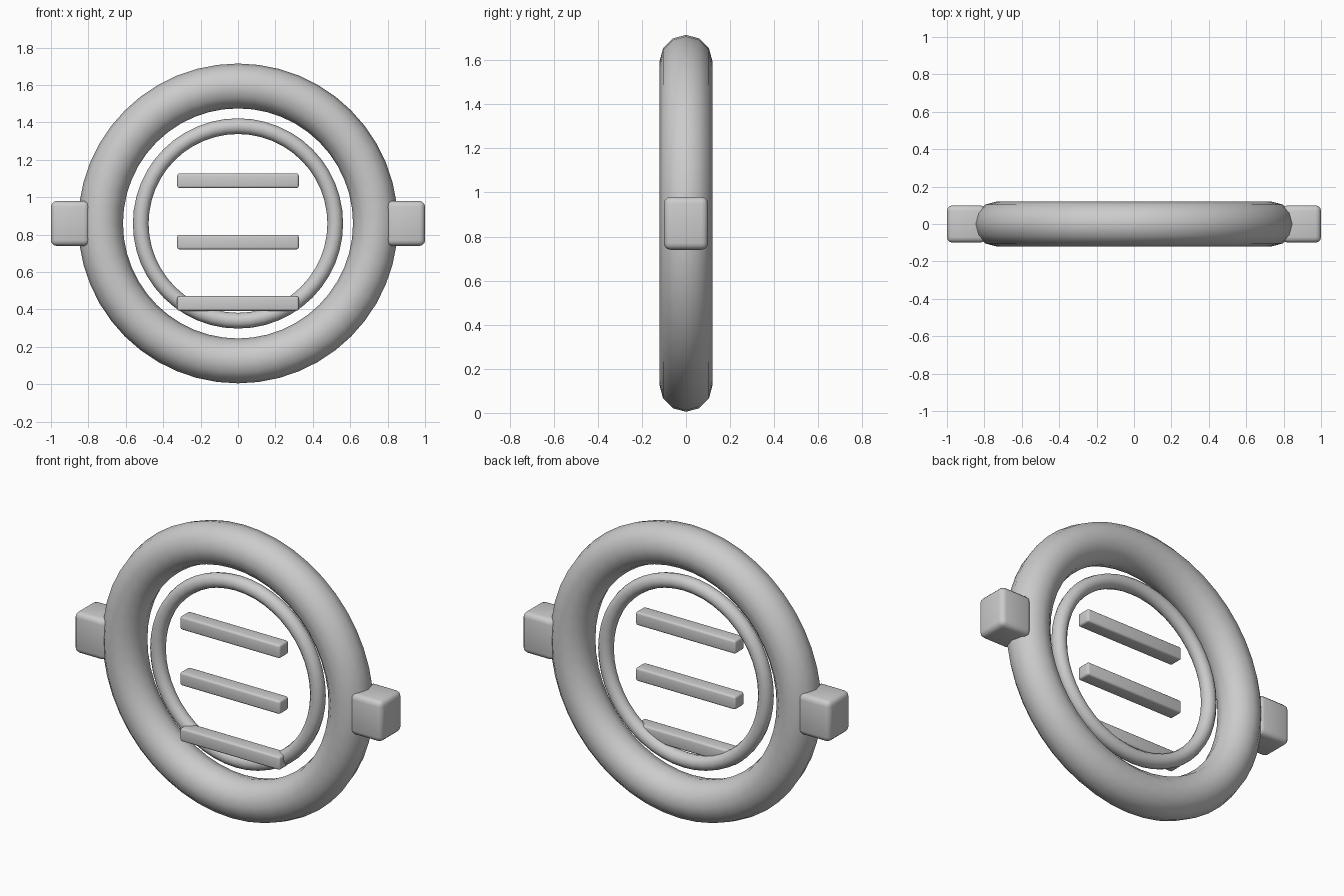
import bpy
import math

if "Cube" in bpy.data.objects:
    bpy.data.objects.remove(bpy.data.objects["Cube"], do_unlink=True)

CENTRE_Z = 0.86

grey = bpy.data.materials.new("plain grey")
grey.use_nodes = True
colour = (0.6, 0.6, 0.6, 1)
grey.diffuse_color = colour
grey.node_tree.nodes["Principled BSDF"].inputs["Base Color"].default_value = colour


def finish(name):
    obj = bpy.context.object
    obj.name = name
    obj.data.materials.append(grey)
    return obj


def ring(name, major, minor):
    bpy.ops.mesh.primitive_torus_add(
        location=(0, 0, CENTRE_Z), rotation=(math.pi / 2, 0, 0),
        major_radius=major, minor_radius=minor,
        major_segments=48, minor_segments=12)
    bpy.ops.object.shade_smooth()
    return finish(name)


def rounded_box(name, centre, size, bevel):
    bpy.ops.mesh.primitive_cube_add(size=1, location=centre)
    obj = finish(name)
    obj.scale = size
    bpy.ops.object.transform_apply(location=False, rotation=False, scale=True)
    mod = obj.modifiers.new("rounded edges", 'BEVEL')
    mod.width = bevel
    mod.segments = 3
    bpy.ops.object.modifier_apply(modifier=mod.name)
    bpy.ops.object.shade_smooth_by_angle(angle=math.radians(35))
    return obj


# Thick outer ring and thin inner ring
ring("outer_ring", 0.735, 0.12)
ring("inner_ring", 0.52, 0.042)

# Side blocks
for side, label in ((1, "left"), (-1, "right")):
    rounded_box(label + "_block", (side * 0.897, 0, CENTRE_Z),
                (0.206, 0.2, 0.24), 0.03)

# Horizontal slats, set slightly forward
for i, label in enumerate(("lower", "middle", "upper")):
    rounded_box(label + "_slat", (0, -0.035, 0.432 + i * 0.328),
                (0.65, 0.085, 0.078), 0.012)
